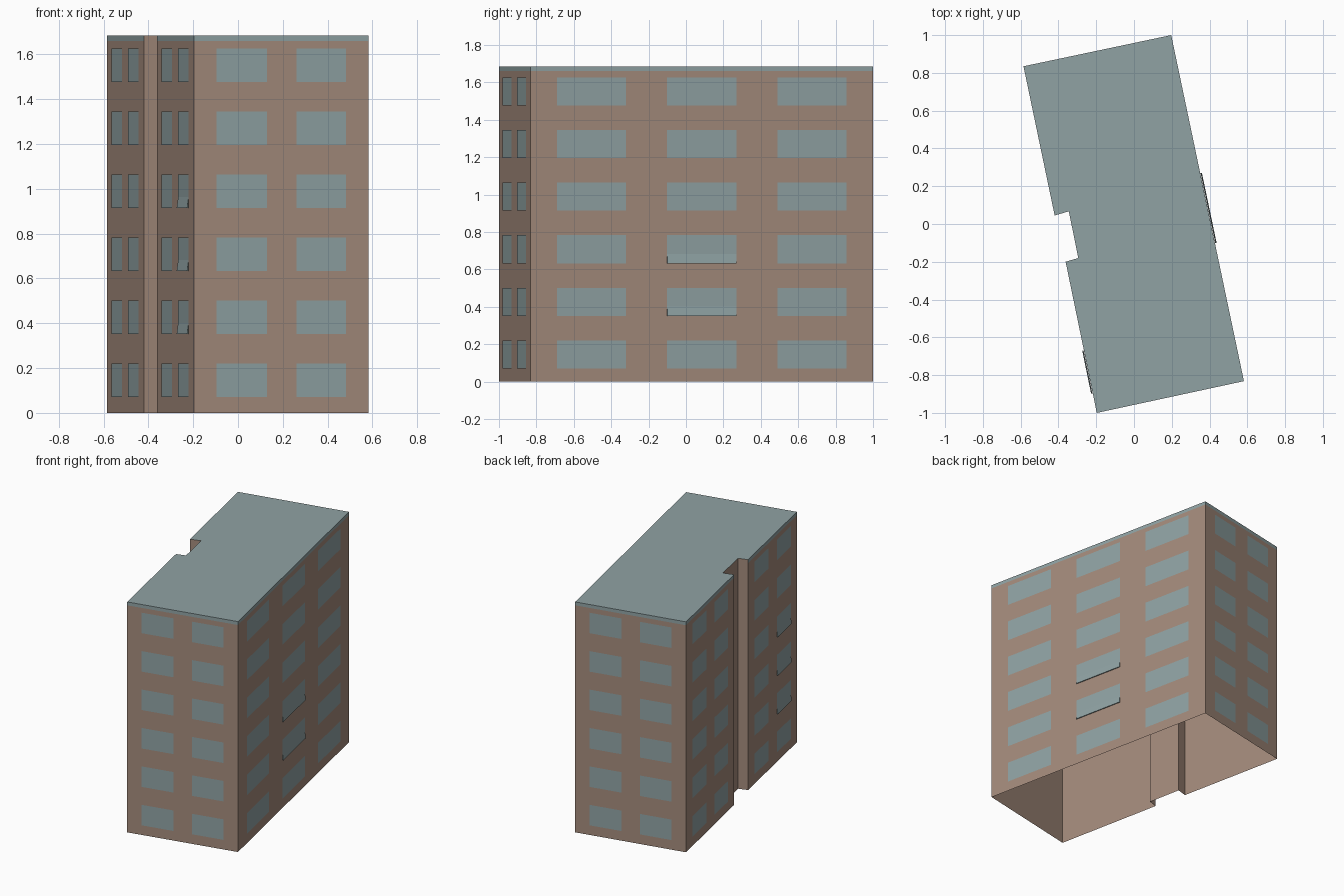
import bpy
import bmesh
from mathutils import Vector

cube = bpy.data.objects.get("Cube")
if cube:
    bpy.data.objects.remove(cube)

HEIGHT, BAND = 1.685, 1.66
ROWS, ROW_STEP, SILL, WINDOW_H = 6, 0.281, 0.071, 0.15
UP = Vector((0, 0, 1))


def material(name, color):
    m = bpy.data.materials.new(name)
    m.use_nodes = True
    m.diffuse_color = color
    m.node_tree.nodes["Principled BSDF"].inputs["Base Color"].default_value = color
    return m


BRICK = material("brown brick", (0.37, 0.257, 0.2, 1))
GREY = material("blue grey", (0.277, 0.363, 0.37, 1))


def make_object(name, bm, *mats):
    mesh = bpy.data.meshes.new(name)
    bm.to_mesh(mesh)
    bm.free()
    for m in mats:
        mesh.materials.append(m)
    obj = bpy.data.objects.new(name, mesh)
    bpy.context.collection.objects.link(obj)


def face(bm, points, index=0):
    f = bm.faces.new([bm.verts.new(p) for p in points])
    f.material_index = index


# Footprint, counter-clockwise, with a service notch in the left-hand long side
plan = [Vector((x, y, 0)) for x, y in (
    (-0.197, -1), (0.582, -0.832), (0.197, 1), (-0.585, 0.835),
    (-0.42, 0.045), (-0.345, 0.067), (-0.295, -0.18), (-0.362, -0.2))]
walls = list(zip(plan, plan[1:] + plan[:1]))
NOTCH = (4, 5, 6)

# Shell: open underneath, brick walls, grey parapet band and flat roof
bm = bmesh.new()
for i, (a, b) in enumerate(walls):
    top = HEIGHT if i in NOTCH else BAND
    face(bm, [a, b, b + UP * top, a + UP * top])
    if i not in NOTCH:
        face(bm, [a + UP * BAND, b + UP * BAND, b + UP * HEIGHT, a + UP * HEIGHT], 1)
face(bm, [p + UP * HEIGHT for p in plan], 1)
bmesh.ops.remove_doubles(bm, verts=bm.verts, dist=0.0001)
make_object("building_shell", bm, BRICK, GREY)


# Window plates: spans are fractions along each wall
PAIR = ((0.13, 0.418), (0.587, 0.87))
TRIPLE = ((0.077, 0.279), (0.399, 0.601), (0.721, 0.922))


def wall_point(wall, u, z, out):
    a, b = wall
    normal = (b - a).cross(UP).normalized()
    return a.lerp(b, u) + UP * z + normal * out


def windows(name, wall, spans):
    bm = bmesh.new()
    for u0, u1 in spans:
        for row in range(ROWS):
            z0 = SILL + row * ROW_STEP
            z1 = z0 + WINDOW_H
            face(bm, [wall_point(wall, u, z, 0.002)
                      for u, z in ((u0, z0), (u1, z0), (u1, z1), (u0, z1))])
    make_object(name, bm, GREY)


windows("front_windows", walls[0], PAIR)
windows("right_windows", walls[1], TRIPLE)
windows("back_windows", walls[2], PAIR)
windows("left_rear_windows", walls[3], PAIR)
windows("left_front_windows", walls[7], PAIR)


# Bottom-opening sashes: slim wedges hinged along their top edge
def open_sashes(name, wall, span, rows):
    bm = bmesh.new()
    u0, u1 = span
    for row in rows:
        z0 = SILL + row * ROW_STEP
        z1 = z0 + WINDOW_H / 3
        left, right = [[wall_point(wall, u, z, d) for z, d in
                        ((z0, 0.002), (z0, 0.009), (z1, 0.002))] for u in span]
        face(bm, [left[1], right[1], right[2], left[2]])
        face(bm, [left[0], right[0], right[1], left[1]])
        face(bm, [left[0], left[1], left[2]])
        face(bm, [right[0], right[2], right[1]])
    make_object(name, bm, GREY)


open_sashes("right_open_sashes", walls[1], TRIPLE[1], (1, 2))
open_sashes("left_open_sashes", walls[7], PAIR[1], (1, 2, 3))
